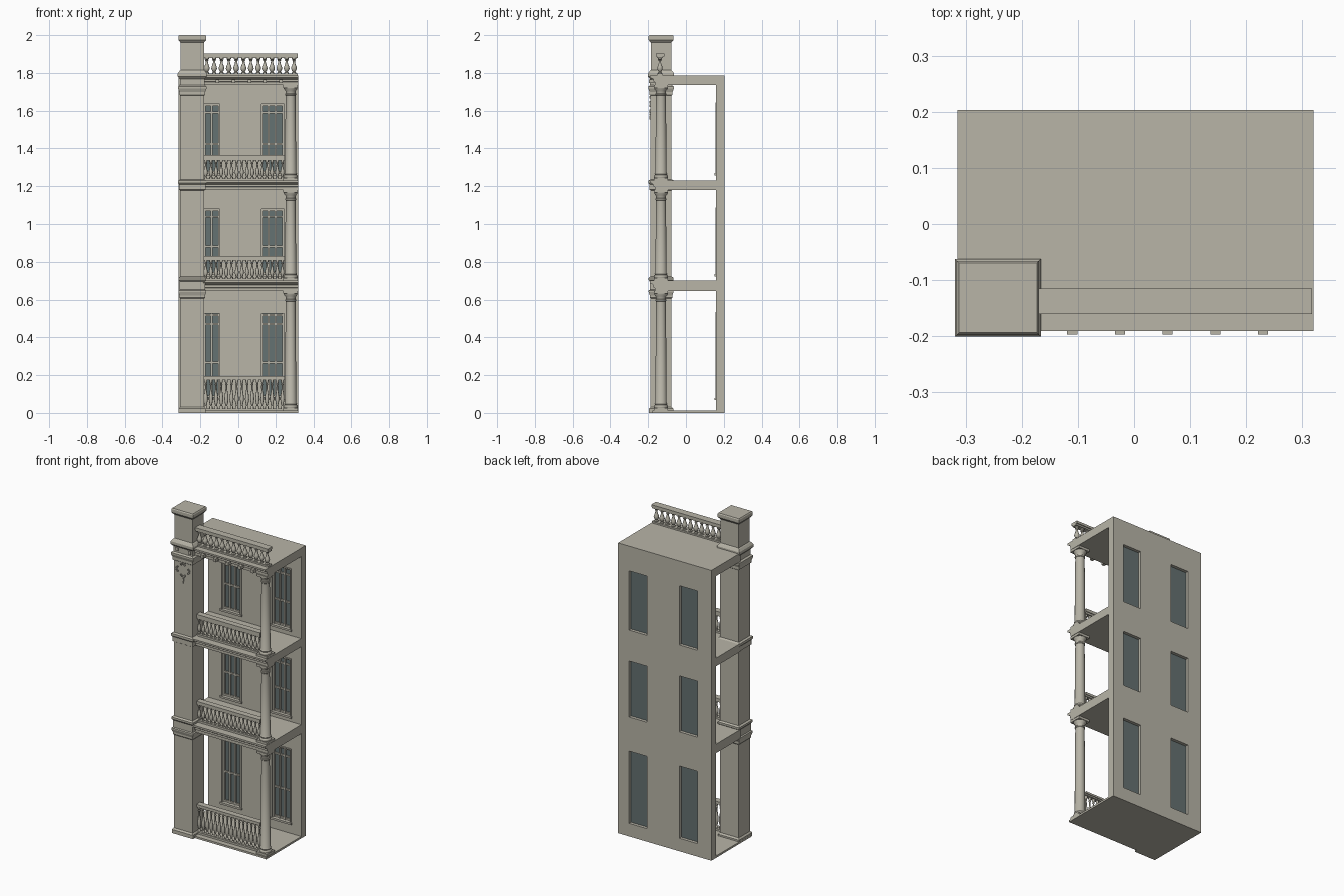
import bpy, bmesh, math
from mathutils import Vector

if "Cube" in bpy.data.objects:
    bpy.data.objects.remove(bpy.data.objects["Cube"])


def material(name, rgb):
    m = bpy.data.materials.new(name)
    m.use_nodes = True
    m.diffuse_color = (*rgb, 1)
    m.node_tree.nodes["Principled BSDF"].inputs["Base Color"].default_value = (*rgb, 1)
    return m


STONE = material("warm grey stone", (0.48, 0.46, 0.39))
GLASS = material("slate glass", (0.13, 0.168, 0.168))


def box(bm, x0, x1, y0, y1, z0, z1):
    vs = [bm.verts.new((x, y, z)) for z in (z0, z1)
          for x, y in ((x0, y0), (x1, y0), (x1, y1), (x0, y1))]
    bm.faces.new(vs[3::-1])
    bm.faces.new(vs[4:])
    for i in range(4):
        j = (i + 1) % 4
        bm.faces.new((vs[i], vs[j], vs[j + 4], vs[i + 4]))


def stack(bm, rings):
    """Skin a closed body through a list of equal point rings."""
    rings = [[bm.verts.new(p) for p in r] for r in rings]
    n = len(rings[0])
    for a, b in zip(rings, rings[1:]):
        for i in range(n):
            j = (i + 1) % n
            bm.faces.new((a[i], a[j], b[j], b[i]))
    bm.faces.new(rings[0][::-1])
    bm.faces.new(rings[-1])


def lathe(bm, x, y, profile, sides):
    turn = [i * math.tau / sides for i in range(sides)]
    stack(bm, [[(x + r * math.cos(t), y + r * math.sin(t), z) for t in turn]
               for r, z in profile])


def moulding(bm, profile, x0, x1):
    """Run a (y, z) profile along x."""
    stack(bm, [[(x, y, z) for y, z in profile] for x in (x0, x1)])


def finish(name, bm, mat, smooth=False):
    bmesh.ops.recalc_face_normals(bm, faces=bm.faces)
    me = bpy.data.meshes.new(name)
    bm.to_mesh(me)
    bm.free()
    me.materials.append(mat)
    ob = bpy.data.objects.new(name, me)
    bpy.context.collection.objects.link(ob)
    bpy.ops.object.select_all(action='DESELECT')
    ob.select_set(True)
    bpy.context.view_layer.objects.active = ob
    if smooth:
        bpy.ops.object.shade_smooth_by_angle(angle=math.radians(40))
    return ob


LEFT, RIGHT, BACK = -0.315, 0.32, 0.203
SLABS = [(0, 0.012), (0.645, 0.70), (1.18, 1.23), (1.735, 1.787)]
WINDOW_X = [(-0.22, -0.097), (0.122, 0.245)]
WINDOW_Z = [(0.08, 0.525), (0.735, 1.08), (1.27, 1.635)]
OPENINGS = [(*x, *z) for z in WINDOW_Z for x in WINDOW_X]
COL_X, COL_Y = 0.28, -0.132

# Back wall with window openings cut through
bm = bmesh.new()
box(bm, LEFT, RIGHT, 0.16, BACK, 0, SLABS[-1][1])
wall = finish("back_wall", bm, STONE)
bm = bmesh.new()
for x0, x1, z0, z1 in OPENINGS:
    box(bm, x0, x1, 0.1, 0.3, z0, z1)
cutter = finish("window_cutter", bm, STONE)
cutter.hide_render = True
mod = wall.modifiers.new("openings", 'BOOLEAN')
mod.object = cutter
mod.solver = 'EXACT'
bpy.context.view_layer.objects.active = wall
bpy.ops.object.modifier_apply(modifier=mod.name)
bpy.data.objects.remove(cutter)

# Window panes, bars, surrounds and sills
panes, frames = bmesh.new(), bmesh.new()
for x0, x1, z0, z1 in OPENINGS:
    w, h = x1 - x0, z1 - z0
    box(panes, x0, x1, 0.178, 0.184, z0, z1)
    for f in (0.04, 0.35, 0.65, 0.96):
        c = x0 + f * w
        box(frames, c - 0.005, c + 0.005, 0.168, 0.178, z0, z1)
    for f in (0.015, 0.42, 0.88, 0.985):
        c = z0 + f * h
        box(frames, x0, x1, 0.17, 0.178, c - 0.005, c + 0.005)
    for a, b in ((x0 - 0.008, x0), (x1, x1 + 0.008)):
        box(frames, a, b, 0.155, 0.162, z0, z1 + 0.008)
    box(frames, x0, x1, 0.155, 0.162, z1, z1 + 0.008)
    box(frames, x0 - 0.012, x1 + 0.012, 0.15, 0.165, z0 - 0.012, z0)
finish("window_panes", panes, GLASS)
finish("window_frames", frames, STONE)

# Floor slabs and roof
bm = bmesh.new()
for i, (z0, z1) in enumerate(SLABS):
    box(bm, LEFT, RIGHT, -0.08 if i else -0.178, 0.16, z0, z1)
finish("floor_slabs", bm, STONE)

# Moulded beams along the front of each storey
bm = bmesh.new()
for z0, z1 in SLABS[1:]:
    h = z1 - z0
    front = [(-0.164, 0), (-0.164, 0.3), (-0.171, 0.36), (-0.171, 0.58),
             (-0.188, 0.76), (-0.191, 0.8), (-0.191, 1), (-0.08, 1), (-0.08, 0)]
    moulding(bm, [(y, z0 + f * h) for y, f in front], -0.185, RIGHT)
finish("front_beams", bm, STONE)

# Corner pier: square shaft with mouldings, as (outward offset, z)
bm = bmesh.new()
pier = [(0.008, 0), (0.008, 0.022), (0, 0.032), (0, 0.605), (0.004, 0.61),
        (0.004, 0.622), (0.010, 0.64), (0.010, 0.648), (0.003, 0.652), (0.003, 0.695),
        (0.010, 0.703), (0.010, 0.715), (0, 0.722), (0, 1.178), (0.006, 1.182),
        (0.006, 1.21), (0.011, 1.216), (0.011, 1.23), (0, 1.236), (0, 1.68),
        (0.005, 1.684), (0.005, 1.7), (0.012, 1.718), (0.012, 1.728), (0.002, 1.735),
        (0.002, 1.768), (0.013, 1.78), (0.013, 1.797), (0.004, 1.81), (-0.002, 1.815),
        (-0.002, 1.96), (0.010, 1.974), (0.010, 1.994), (0.006, 2.0)]
PX, PY = -0.2425, -0.1315
rings = []
for o, z in pier:
    a, b = 0.0635 + o, 0.056 + o
    rings.append([(PX - a, PY - b, z), (PX + a, PY - b, z),
                  (PX + a, PY + b, z), (PX - a, PY + b, z)])
stack(bm, rings)
finish("corner_pier", bm, STONE)

# Cornice blocks across the pier and roof beam
bm = bmesh.new()
for i in range(7):
    x = -0.28 + i * 0.085
    box(bm, x - 0.009, x + 0.009, -0.197, -0.16, 1.746, 1.766)
finish("cornice_blocks", bm, STONE)

# Round columns with plinths and capitals
bm = bmesh.new()
for (_, z0), (z1, _) in zip(SLABS, SLABS[1:]):
    box(bm, COL_X - 0.038, COL_X + 0.038, COL_Y - 0.038, COL_Y + 0.038, z0, z0 + 0.014)
    box(bm, COL_X - 0.038, COL_X + 0.038, COL_Y - 0.038, COL_Y + 0.038, z1 - 0.014, z1)
    base = [(0.036, 0.014), (0.038, 0.02), (0.036, 0.027), (0.032, 0.03),
            (0.034, 0.036), (0.030, 0.042)]
    top = [(0.026, 0.055), (0.029, 0.052), (0.029, 0.046), (0.026, 0.043),
           (0.027, 0.03), (0.035, 0.02), (0.036, 0.014)]
    lathe(bm, COL_X, COL_Y, [(r, z0 + d) for r, d in base]
          + [(r, z1 - d) for r, d in top], 20)
finish("round_columns", bm, STONE, True)

# Balustrades: x range, y, z range, rail depth, half width, count
BALUSTER = [(0.75, 0), (0.75, 0.06), (0.4, 0.1), (0.7, 0.18), (1, 0.32), (0.85, 0.45),
            (0.45, 0.65), (0.35, 0.8), (0.65, 0.84), (0.4, 0.88), (0.75, 0.94), (0.75, 1)]
RAILINGS = [(-0.185, 0.25, COL_Y, 0.012, 0.195, 0.02, 0.018, 16),
            (-0.185, 0.25, COL_Y, 0.70, 0.83, 0.024, 0.018, 16),
            (-0.185, 0.25, COL_Y, 1.23, 1.365, 0.03, 0.018, 16),
            (-0.185, 0.317, -0.1375, 1.785, 1.902, 0.024, 0.0225, 13)]
rails, posts = bmesh.new(), bmesh.new()
for x0, x1, y, z0, z1, t, hw, n in RAILINGS:
    box(rails, x0, x1, y - hw, y + hw, z1 - t * 0.6, z1)
    box(rails, x0, x1, y - hw * 0.75, y + hw * 0.75, z1 - t, z1 - t * 0.6)
    box(rails, x0, x1, y - hw * 0.75, y + hw * 0.75, z0, z0 + 0.012)
    lo, h = z0 + 0.012, z1 - t - z0 - 0.012
    step = (x1 - x0) / n
    for i in range(n):
        lathe(posts, x0 + (i + 0.5) * step, y,
              [(r * step * 0.4, lo + f * h) for r, f in BALUSTER], 10)
finish("balustrade_rails", rails, STONE)
finish("balusters", posts, STONE, True)

# Scrolled ornament with a drop on the pier face
bm = bmesh.new()
for k in range(4):
    a = k * math.pi / 2
    hub = Vector((PX + 0.03 * math.cos(a), 0, 1.635 + 0.026 * math.sin(a)))
    for s in (-1.1, -0.45, 0.45, 1.1):
        x, z = hub.x + 0.014 * math.cos(a + s), hub.z + 0.014 * math.sin(a + s)
        box(bm, x - 0.004, x + 0.004, -0.194, -0.185, z - 0.004, z + 0.004)
for i in range(4):
    r, z = 0.008 - i * 0.0015, 1.592 - i * 0.011
    box(bm, PX - r, PX + r, -0.193, -0.185, z - 0.005, z + 0.005)
finish("pier_ornament", bm, STONE)
